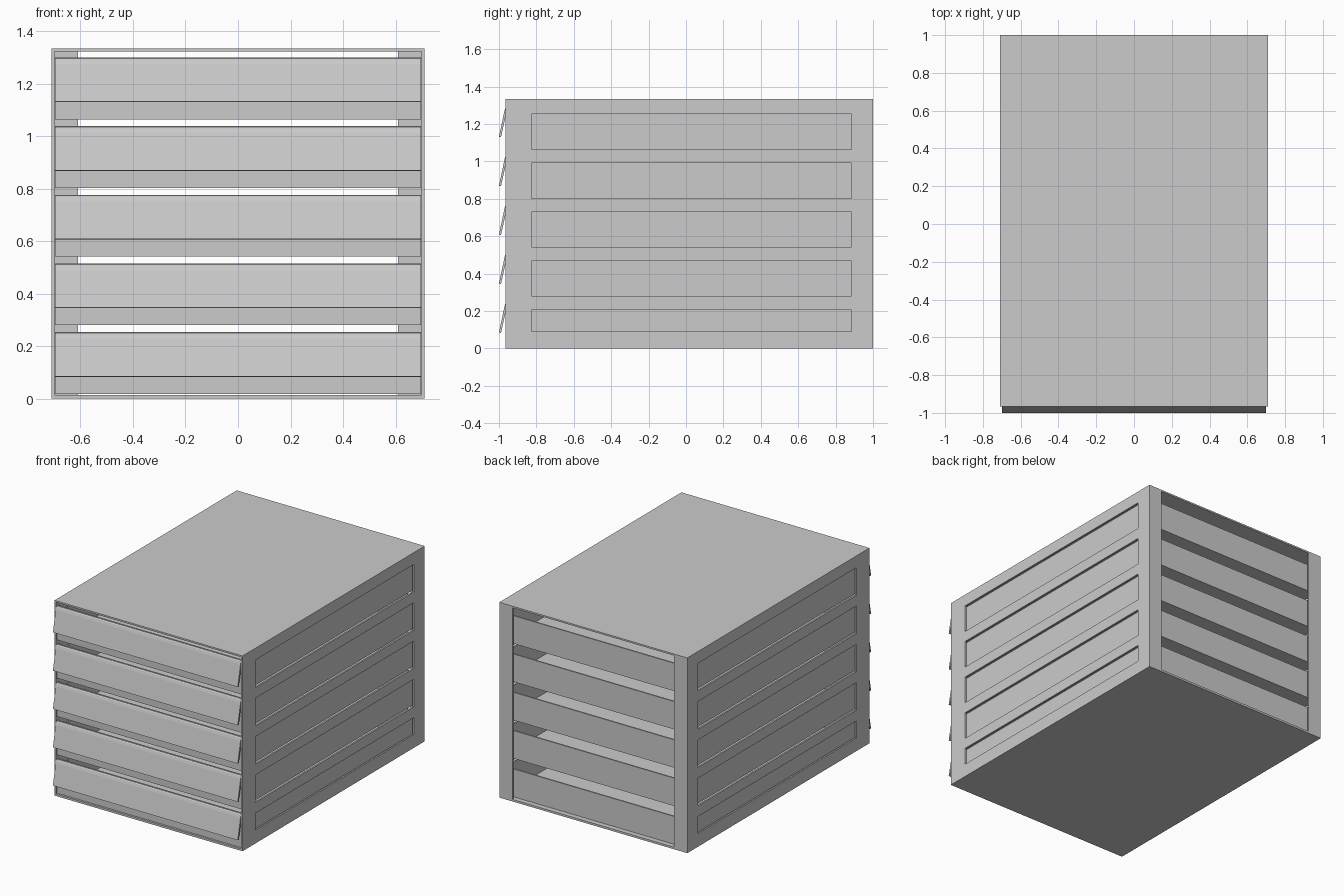
import bpy, bmesh

cube = bpy.data.objects.get("Cube")
if cube:
    bpy.data.objects.remove(cube, do_unlink=True)

grey = bpy.data.materials.new("light_grey")
grey.use_nodes = True
grey.diffuse_color = (0.6, 0.6, 0.6, 1)
grey.node_tree.nodes["Principled BSDF"].inputs["Base Color"].default_value = grey.diffuse_color

HALF_W, FRONT, BACK, HEIGHT = 0.71, -0.965, 1.0, 1.333
SHEET = 0.011
COUNT, PITCH, BASE = 5, 0.2615, 0.018
BODY_H, FRONT_H = 0.19, 0.235


def finish(name, bm):
    bmesh.ops.recalc_face_normals(bm, faces=bm.faces)
    mesh = bpy.data.meshes.new(name)
    bm.to_mesh(mesh)
    bm.free()
    mesh.materials.append(grey)
    obj = bpy.data.objects.new(name, mesh)
    bpy.context.collection.objects.link(obj)
    return obj


def add_box(bm, xs, ys, zs):
    verts = bmesh.ops.create_cube(bm, size=1)["verts"]
    for v in verts:
        v.co = [(a + b) / 2 + c * (b - a) for c, (a, b) in zip(v.co, (xs, ys, zs))]


def box(name, xs, ys, zs):
    bm = bmesh.new()
    add_box(bm, xs, ys, zs)
    return finish(name, bm)


def extrude_x(name, profile, half):
    bm = bmesh.new()
    face = bm.faces.new([bm.verts.new((-half, y, z)) for y, z in profile])
    moved = bmesh.ops.extrude_face_region(bm, geom=[face])["geom"]
    for v in moved:
        if isinstance(v, bmesh.types.BMVert):
            v.co.x = half
    return finish(name, bm)


# Side wall: a grid of cells with the window cells left out
def side_wall(name, side):
    ys = [FRONT, -0.825, 0.885, BACK]
    zs = [0]
    for i in range(COUNT):
        bottom = BASE + i * PITCH
        zs += [0.09 if i == 0 else bottom, bottom + 0.188]
    zs.append(HEIGHT)
    bm = bmesh.new()
    grid = [[bm.verts.new((side * HALF_W, y, z)) for y in ys] for z in zs]
    for r in range(len(zs) - 1):
        for c in range(len(ys) - 1):
            if c == 1 and r % 2 == 1:
                continue
            bm.faces.new((grid[r][c], grid[r][c + 1], grid[r + 1][c + 1], grid[r + 1][c]))
    bmesh.ops.recalc_face_normals(bm, faces=bm.faces)
    solid = bmesh.ops.extrude_face_region(bm, geom=bm.faces[:], use_keep_orig=True)["geom"]
    for v in solid:
        if isinstance(v, bmesh.types.BMVert):
            v.co.x -= side * SHEET
    return finish(name, bm)


# Case shell
inner = HALF_W - SHEET
box("case_top", (-inner, inner), (FRONT, BACK), (HEIGHT - SHEET, HEIGHT))
box("case_floor", (-inner, inner), (FRONT, BACK), (0, 0.014))
for label, side in (("left", 1), ("right", -1)):
    side_wall(label + "_wall", side)
    xs = sorted((side * inner, side * 0.61))
    box(label + "_back_flange", xs, (BACK - SHEET, BACK), (0.014, HEIGHT - SHEET))

# Drawers: open tray, taller front and a tilted pull flap
for i in range(COUNT):
    z = BASE + i * PITCH
    w, y0, y1, t = 0.69, -0.948, 0.972, 0.01
    top = z + BODY_H
    bm = bmesh.new()
    add_box(bm, (-w, w), (y0, y1), (z, z + t))
    add_box(bm, (-w, w), (y1 - t, y1), (z + t, top))
    for s in (-1, 1):
        add_box(bm, sorted((s * w, s * (w - t))), (y0, y1 - t), (z + t, top))
    finish(f"drawer_tray_{i + 1}", bm)

    lip = z + FRONT_H
    box(f"drawer_front_{i + 1}", (-0.698, 0.698), (-0.958, y0), (z, lip))
    extrude_x(f"drawer_flap_{i + 1}", [
        (-0.958, lip - 0.003), (-0.964, lip - 0.008), (-0.970, lip - 0.026),
        (-1.0, lip - 0.168), (-0.989, lip - 0.170), (-0.958, lip - 0.03)], 0.698)
